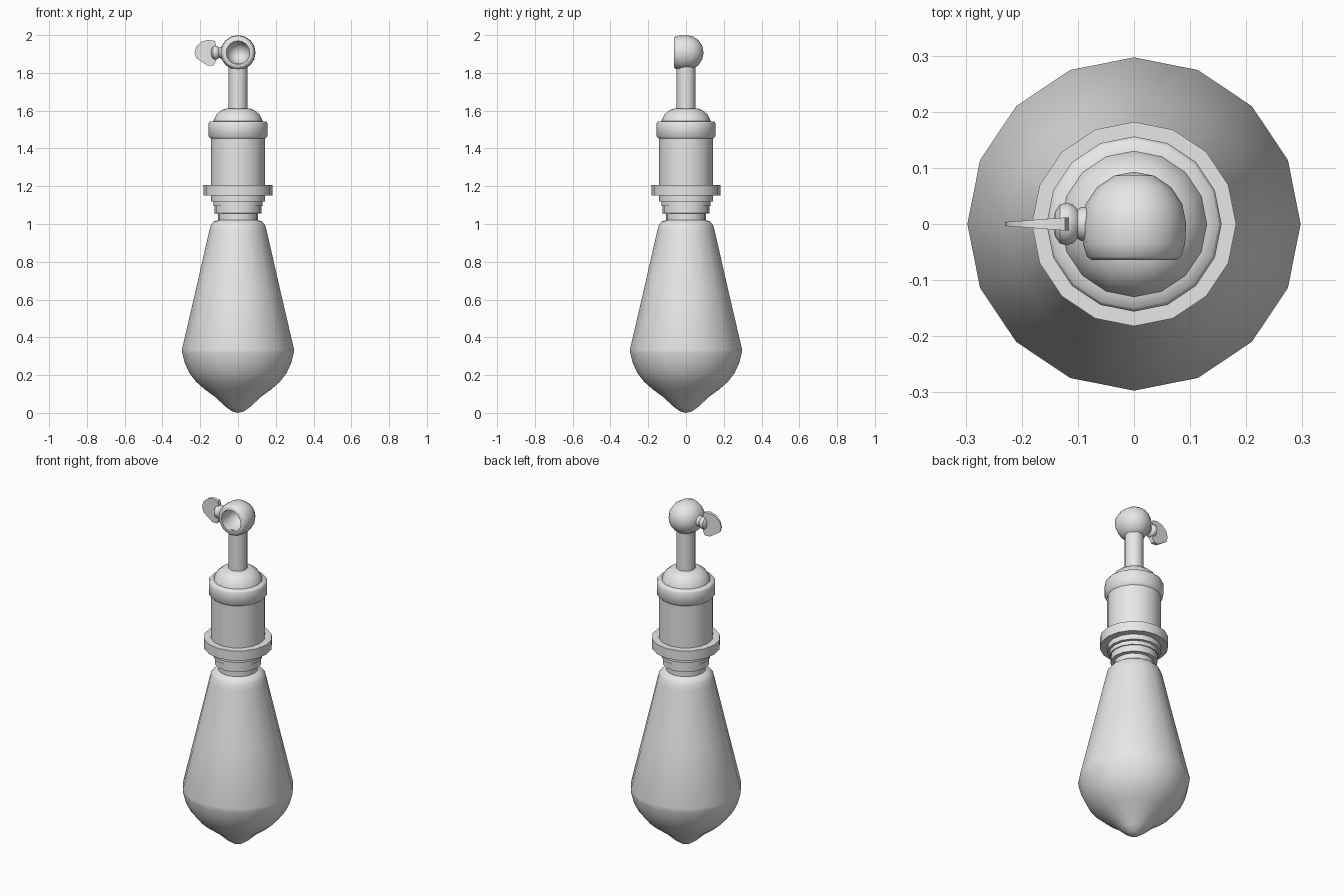
import bpy, bmesh, math
from mathutils import Matrix, Vector

cube = bpy.data.objects.get("Cube")
if cube:
    bpy.data.objects.remove(cube, do_unlink=True)

grey = bpy.data.materials.new("light grey")
grey.use_nodes = True
colour = (0.8, 0.8, 0.8, 1)
grey.diffuse_color = colour
grey.node_tree.nodes["Principled BSDF"].inputs["Base Color"].default_value = colour


def finish(name, bm, angle):
    """Turn a bmesh into a shaded object."""
    bmesh.ops.recalc_face_normals(bm, faces=bm.faces)
    mesh = bpy.data.meshes.new(name)
    bm.to_mesh(mesh)
    bm.free()
    mesh.materials.append(grey)
    obj = bpy.data.objects.new(name, mesh)
    bpy.context.collection.objects.link(obj)
    bpy.ops.object.select_all(action='DESELECT')
    obj.select_set(True)
    bpy.context.view_layer.objects.active = obj
    bpy.ops.object.shade_smooth_by_angle(angle=math.radians(angle))


def lathe(name, profile, axis=(0, 0, 1), centre=(0, 0, 0), angle=40):
    """Spin (radius, height) points about an axis."""
    bm = bmesh.new()
    verts = [bm.verts.new((r, 0, h)) for r, h in profile]
    edges = [bm.edges.new(pair) for pair in zip(verts, verts[1:])]
    bmesh.ops.spin(bm, geom=verts + edges, cent=(0, 0, 0), axis=(0, 0, 1),
                   angle=2 * math.pi, steps=16, use_duplicate=False)
    bmesh.ops.remove_doubles(bm, verts=bm.verts, dist=0.0005)
    turn = Vector((0, 0, 1)).rotation_difference(Vector(axis))
    bm.transform(Matrix.Translation(centre) @ turn.to_matrix().to_4x4())
    finish(name, bm, angle)


# Glass bulb, pointed at the bottom
lathe("bulb", [(0, 0), (0.032, 0.008), (0.067, 0.034), (0.122, 0.085), (0.177, 0.125),
               (0.222, 0.165), (0.257, 0.21), (0.282, 0.265), (0.295, 0.315),
               (0.297, 0.335), (0.226, 0.64), (0.153, 0.96), (0.144, 0.993),
               (0.128, 1.013), (0.1, 1.022)], angle=60)

# Stepped screw base
lathe("bulb_base", [(0.105, 1.01), (0.105, 1.055), (0.125, 1.057), (0.125, 1.1)])

# Socket body with its stepped lip, wide collar and bevelled cap
lathe("socket_lip", [(0.1, 1.095), (0.131, 1.095), (0.131, 1.118),
                     (0.144, 1.12), (0.144, 1.16)])
lathe("socket_collar", [(0.14, 1.15), (0.182, 1.15), (0.182, 1.207), (0.14, 1.207)])
lathe("socket_body", [(0.144, 1.2), (0.144, 1.47)])
lathe("socket_cap", [(0.142, 1.45), (0.156, 1.465), (0.156, 1.533),
                     (0.15, 1.542), (0.125, 1.545)], angle=70)
lathe("socket_dome", [(0.131, 1.54), (0.127, 1.555), (0.112, 1.582), (0.087, 1.603),
                      (0.06, 1.612), (0, 1.612)])
lathe("stem", [(0.05, 1.605), (0.05, 1.85)])

# Hollow ball joint, open at the front
ball = (0, 0, 1.907)
lathe("ball_joint", [(0, 0.093), (0.036, 0.086), (0.066, 0.066), (0.086, 0.036),
                     (0.093, 0), (0.091, -0.035), (0.084, -0.058), (0.076, -0.064),
                     (0.062, -0.064), (0.061, -0.02), (0.052, 0.02),
                     (0.03, 0.046), (0, 0.055)], axis=(0, 1, 0), centre=ball)

# Turn key on the right side: shaft, knob and tapered wing
lathe("key_knob", [(0, 0.143), (0.022, 0.141), (0.035, 0.132), (0.038, 0.12),
                   (0.034, 0.108), (0.026, 0.101), (0.03, 0.094), (0.03, 0.08)],
      axis=(-1, 0, 0), centre=ball)

outline = [(-0.117, 0.04), (-0.123, 0.062), (-0.155, 0.068), (-0.19, 0.06),
           (-0.22, 0.034), (-0.23, 0), (-0.22, -0.03), (-0.19, -0.05),
           (-0.16, -0.069), (-0.13, -0.069), (-0.117, -0.045)]
bm = bmesh.new()
sides = []
for sign in (-1, 1):
    ring = []
    for x, z in outline:
        half = 0.012 + (x + 0.117) * 0.075
        ring.append(bm.verts.new((x, sign * half, ball[2] + z)))
    bm.faces.new(ring)
    sides.append(ring)
for i in range(len(outline)):
    j = (i + 1) % len(outline)
    bm.faces.new((sides[0][i], sides[0][j], sides[1][j], sides[1][i]))
finish("key_wing", bm, 40)
